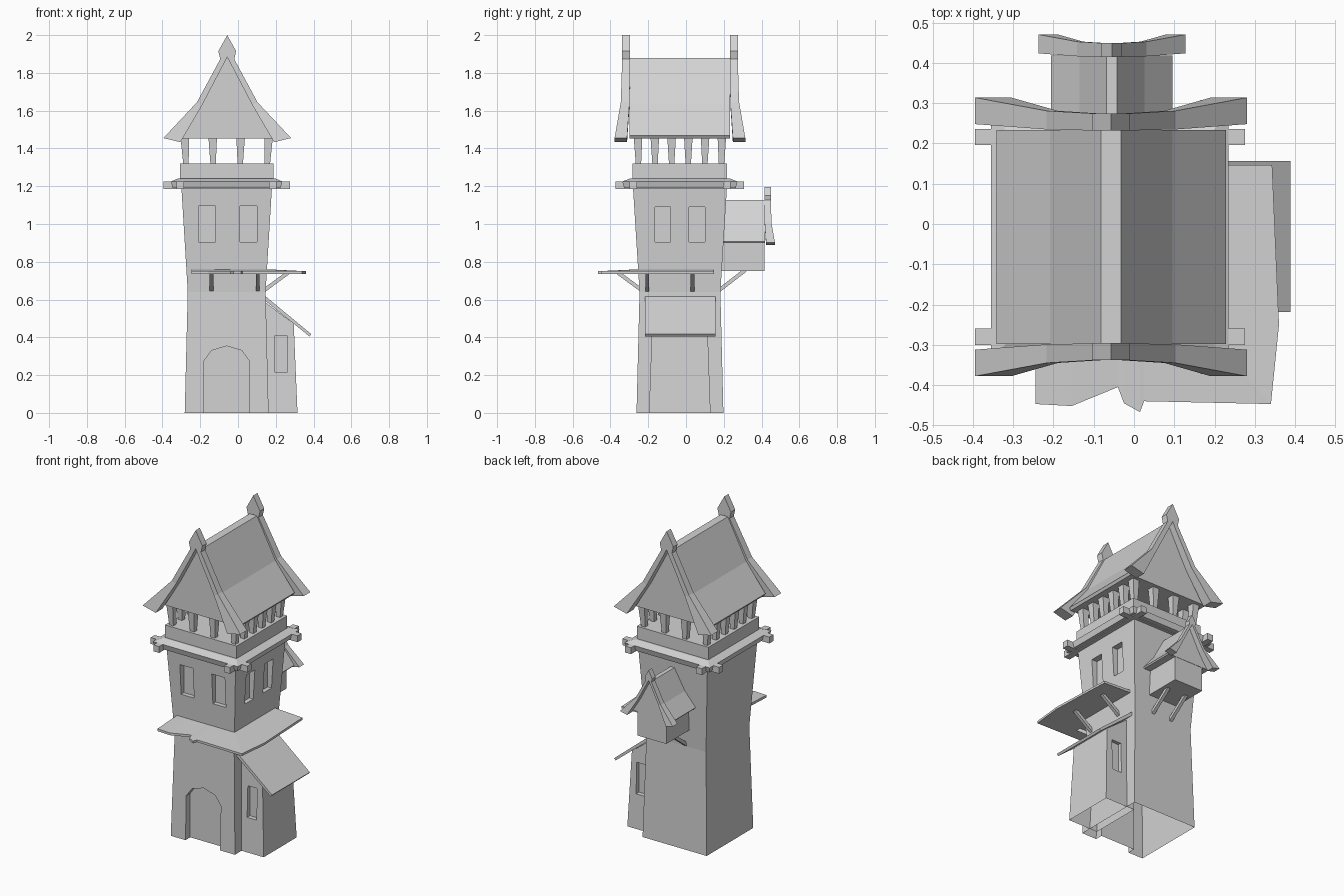
import bpy, bmesh
from mathutils import Vector

old = bpy.data.objects.get("Cube")
if old:
    bpy.data.objects.remove(old, do_unlink=True)

CX, CY = -0.06, -0.032          # tower axis

stone = bpy.data.materials.new("plain_grey")
stone.use_nodes = True
stone.diffuse_color = (0.65, 0.65, 0.65, 1)
stone.node_tree.nodes["Principled BSDF"].inputs["Base Color"].default_value = (0.65, 0.65, 0.65, 1)


def loft(name, rings):
    """Skin a list of closed rings and cap both ends."""
    bm = bmesh.new()
    rows = [[bm.verts.new(p) for p in ring] for ring in rings]
    n = len(rows[0])
    for a, b in zip(rows, rows[1:]):
        for i in range(n):
            j = (i + 1) % n
            bm.faces.new((a[i], a[j], b[j], b[i]))
    bm.faces.new(rows[0])
    bm.faces.new(rows[-1])
    bmesh.ops.recalc_face_normals(bm, faces=bm.faces)
    me = bpy.data.meshes.new(name)
    bm.to_mesh(me)
    bm.free()
    me.materials.append(stone)
    ob = bpy.data.objects.new(name, me)
    bpy.context.scene.collection.objects.link(ob)
    return ob


def rect(x, y, hx, hy, z):
    return [(x - hx, y - hy, z), (x + hx, y - hy, z), (x + hx, y + hy, z), (x - hx, y + hy, z)]


def box(name, x0, x1, y0, y1, z0, z1):
    x, y, hx, hy = (x0 + x1) / 2, (y0 + y1) / 2, (x1 - x0) / 2, (y1 - y0) / 2
    return loft(name, [rect(x, y, hx, hy, z0), rect(x, y, hx, hy, z1)])


def prism_y(name, profile, y0, y1):
    return loft(name, [[(x, y, z) for x, z in profile] for y in (y0, y1)])


def beam(name, a, b, w):
    """Square bar between two points."""
    a, b = Vector(a), Vector(b)
    d = (b - a).normalized()
    s = d.cross(Vector((0, 0, 1))).normalized() * w
    t = s.cross(d).normalized() * w
    return loft(name, [[p + s + t, p - s + t, p - s - t, p + s - t] for p in (a, b)])


def carve(ob, cutters):
    """Cut recesses, drop the cutters, then open the base."""
    bpy.context.view_layer.objects.active = ob
    for c in cutters:
        m = ob.modifiers.new("recess", "BOOLEAN")
        m.operation, m.solver, m.object = "DIFFERENCE", "EXACT", c
        bpy.ops.object.modifier_apply(modifier=m.name)
        bpy.data.objects.remove(c, do_unlink=True)
    bm = bmesh.new()
    bm.from_mesh(ob.data)
    base = [f for f in bm.faces if all(abs(v.co.z) < 0.001 for v in f.verts)]
    bmesh.ops.delete(bm, geom=base, context="FACES")
    bm.to_mesh(ob.data)
    bm.free()


# Tower body with arched door and window recesses
tower = loft("tower_body", [rect(CX, CY, hx, hy, z) for hx, hy, z in
                            ((.222, .23, 0), (.206, .214, .64), (.24, .249, 1.2))])
arch = [(-.12, -.05), (-.12, .275), (-.08, .33), (0, .354), (.08, .33), (.12, .275), (.12, -.05)]
cuts = [prism_y("door_cutter", [(CX + x, z) for x, z in arch], -.4, -.215)]
for x in (-.165, .055):
    cuts.append(box("front_window_cutter", x - .045, x + .045, -.4, -.235, .905, 1.095))
for y in (-.123, .058):
    cuts.append(box("side_window_cutter", .135, .3, y - .042, y + .042, .905, 1.09))
carve(tower, cuts)

# Lean-to on the side
prof = [(.11, 0), (.315, 0), (.295, .472), (.11, .612)]
lean = loft("lean_to", [[(x, -.033 + s * (.163 - .035 * z), z) for x, z in prof] for s in (-1, 1)])
carve(lean, [box("lean_to_cutter", .195, .26, y0, y1, .215, .41)
             for y0, y1 in ((-.3, -.16), (.094, .2))])
prism_y("lean_to_roof", [(.13, .605), (.378, .405), (.388, .417), (.14, .622)], -.218, .156)

# Ragged awning wrapping the front corner
edge = [(-.245, -.447), (-.155, -.452), (-.04, -.405), (-.025, -.445), (.015, -.467),
        (.025, -.44), (.34, -.447), (.36, -.25), (.343, .147)]
rings = []
for i, (x, y) in enumerate(edge):
    ix, iy = (x, -.235) if i < 6 else (.14, max(y, -.235))
    rings.append([(ix, iy, .761), (x, y, .75), (x, y, .736), (ix, iy, .744)])
loft("awning", rings)
for x in (-.14, .105):
    beam("front_awning_strut", (x, -.235, .65), (x, -.36, .742), .01)
for y in (-.205, .035):
    beam("side_awning_strut", (.14, y, .65), (.265, y, .742), .01)

# Gallery deck, crossed beams and parapet
loft("deck", [rect(CX, CY, hx, hy, z) for hx, hy, z in
              ((.285, .295, 1.19), (.295, .305, 1.225), (.255, .262, 1.242))])
for s in (-1, 1):
    y, x = CY + s * .248, CX + s * .245
    box("cross_beam", CX - .335, CX + .335, y - .02, y + .02, 1.185, 1.225)
    box("long_beam", x - .02, x + .02, CY - .34, CY + .34, 1.185, 1.225)
box("parapet", CX - .248, CX + .248, CY - .25, CY + .25, 1.22, 1.32)

# Posts flaring toward the roof
for i in range(4):
    for j in range(6):
        if i in (0, 3) or j in (0, 5):
            x, y = -.222 + i * .148, -.222 + j * .0888
            loft("gallery_post", [rect(CX + x * .97, CY + y * .99, .014, .014, 1.315),
                                  rect(CX + x, CY + y, .023, .023, 1.465)])

# Roof body and flared gable boards, shared by both roofs
ROOF = [(.025, .447), (.152, .2), (.285, .035), (.275, .02)]
BOARD = [(0, .567, 0, .452, 0), (.047, .482, .012, .428, 0), (.037, .44, .022, .408, 0),
         (.16, .212, .132, .198, .007), (.338, .022, .248, 0, .04)]


def roof(name, k, cx, z, y0, y1):
    half = [(cx + k * x, z + k * h) for x, h in ROOF]
    mirror = [(cx - k * x, z + k * h) for x, h in reversed(ROOF)]
    prism_y(name, half + mirror, y0, y1)


def gable_board(name, k, cx, z, y, side, depth):
    rings = []
    path = [(-1, s) for s in reversed(BOARD[1:])] + [(1, s) for s in BOARD]
    for m, (ox, oz, ix, iz, f) in path:
        near, far = y + side * k * f * .4, y + side * (depth + k * f)
        o, i = (cx + m * k * ox, z + k * oz), (cx + m * k * ix, z + k * iz)
        rings.append([(o[0], near, o[1]), (o[0], far, o[1]), (i[0], far, i[1]), (i[0], near, i[1])])
    loft(name, rings)


roof("main_roof", 1, CX + .003, 1.433, CY - .266, CY + .266)
for s in (-1, 1):
    gable_board("main_gable_board", 1, CX + .003, 1.433, CY + s * .264, s, .042)

# Small bay at the back with its own roof and struts
DX, K = -.055, .53
box("bay_body", DX - .1, DX + .1, .17, .416, .75, .96)
roof("bay_roof", K, DX, .89, .17, .418)
gable_board("bay_gable_board", K * 1.02, DX, .89, .415, 1, .034)
for s in (-1, 1):
    beam("bay_strut", (DX + s * .065, .17, .645), (DX + s * .065, .315, .757), .01)
